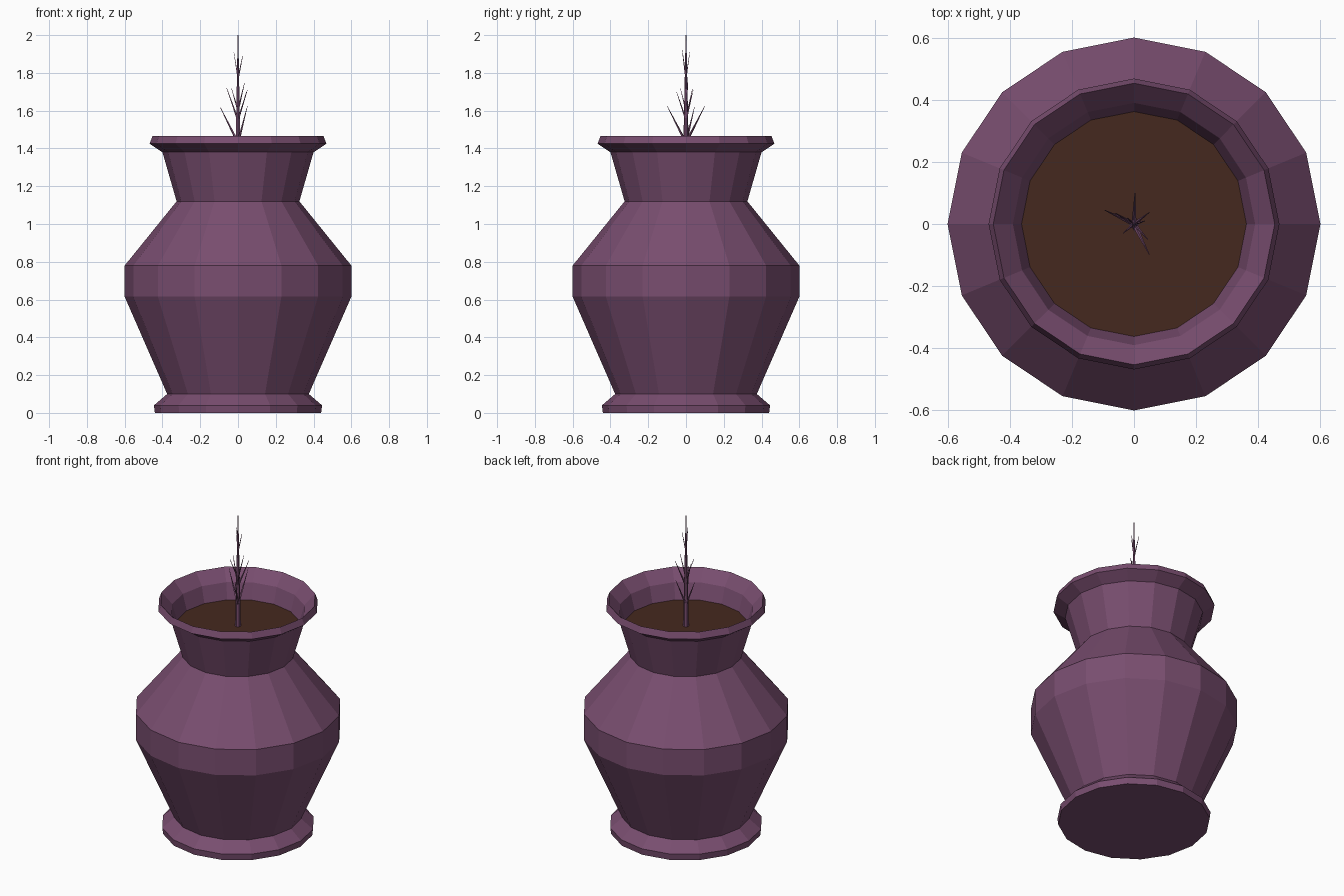
import bpy, bmesh
from math import cos, sin, tau
from mathutils import Vector

if "Cube" in bpy.data.objects:
    bpy.data.objects.remove(bpy.data.objects["Cube"])


def material(name, rgb):
    m = bpy.data.materials.new(name)
    m.diffuse_color = (*rgb, 1)
    m.use_nodes = True
    m.node_tree.nodes["Principled BSDF"].inputs["Base Color"].default_value = m.diffuse_color
    return m


def make_object(name, bm, mat):
    bmesh.ops.recalc_face_normals(bm, faces=bm.faces)
    me = bpy.data.meshes.new(name)
    bm.to_mesh(me)
    bm.free()
    me.materials.append(mat)
    ob = bpy.data.objects.new(name, me)
    bpy.context.collection.objects.link(ob)
    return ob


def lathe(name, profile, sides, mat):
    """Revolve (radius, z) points and cap both ends."""
    bm = bmesh.new()
    rings = [[bm.verts.new((r * cos(tau * i / sides), r * sin(tau * i / sides), z))
              for i in range(sides)] for r, z in profile]
    for a, b in zip(rings, rings[1:]):
        for i in range(sides):
            j = (i + 1) % sides
            bm.faces.new((a[i], a[j], b[j], b[i]))
    bm.faces.new(rings[0][::-1])
    bm.faces.new(rings[-1])
    return make_object(name, bm, mat)


def add_spike(bm, start, end, radius, tip, sides):
    """Tapered twig between two points."""
    start, end = Vector(start), Vector(end)
    d = end - start
    mat = d.to_track_quat('Z', 'Y').to_matrix().to_4x4()
    mat.translation = (start + end) / 2
    bmesh.ops.create_cone(bm, cap_ends=True, segments=sides, radius1=radius,
                          radius2=tip, depth=d.length, matrix=mat)


purple = material("purple_clay", (0.19, 0.075, 0.16))
brown = material("soil_brown", (0.06, 0.022, 0.013))

# Vase: outside from foot to rim, then down the inner wall to a floor
lathe("vase", [(0.44, 0), (0.445, 0.04), (0.375, 0.10), (0.60, 0.615), (0.60, 0.78),
               (0.325, 1.12), (0.40, 1.38), (0.468, 1.425), (0.453, 1.465),
               (0.39, 1.395), (0.355, 1.27)], 16, purple)

# Soil disc
lathe("soil", [(0.357, 1.28), (0.362, 1.295)], 16, brown)

# Dead plant: central stem with three whorls of twigs
bm = bmesh.new()
add_spike(bm, (0, 0, 1.28), (0, 0, 2.0), 0.017, 0.002, 6)
whorls = [
    (1.43, 0.008, [(0.003, 0.10, 1.625), (-0.095, 0.045, 1.62), (0.05, -0.10, 1.625)]),
    (1.55, 0.006, [(0.05, 0.038, 1.71), (-0.06, 0.035, 1.72), (0.045, -0.05, 1.70)]),
    (1.60, 0.005, [(0.035, 0.01, 1.75), (-0.035, -0.03, 1.72)]),
    (1.77, 0.004, [(0.025, 0.005, 1.89), (-0.022, 0.02, 1.91), (0.0, -0.02, 1.92)]),
]
for z, radius, tips in whorls:
    for tip in tips:
        add_spike(bm, (0, 0, z), tip, radius, 0.001, 4)
make_object("dry_plant", bm, purple)
